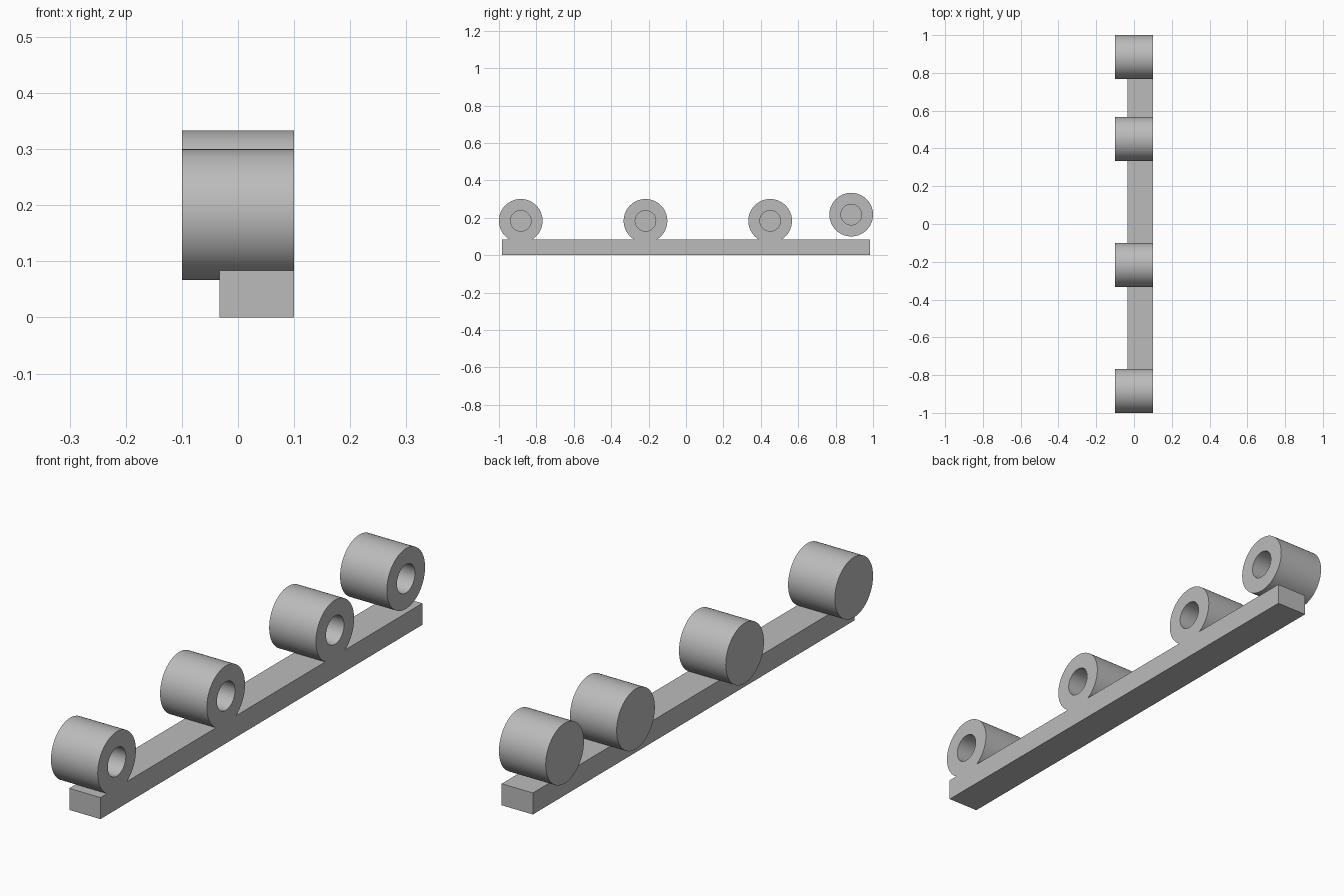
import bpy, bmesh, math
from mathutils import Matrix, Vector

default = bpy.data.objects.get("Cube")
if default:
    bpy.data.objects.remove(default, do_unlink=True)

U = 1 / 30                     # one design unit
X0, X1 = -3 * U, 3 * U         # closed and open ends of the tubes
RADIUS, BORE, DEPTH = 3.5 * U, 1.65 * U, 5 * U
SEGMENTS = 96

grey = bpy.data.materials.new("plain_grey")
grey.use_nodes = True
colour = (0.5, 0.5, 0.5, 1)
grey.diffuse_color = colour
grey.node_tree.nodes["Principled BSDF"].inputs["Base Color"].default_value = colour


def finish(name, bm):
    bmesh.ops.recalc_face_normals(bm, faces=bm.faces)
    mesh = bpy.data.meshes.new(name)
    bm.to_mesh(mesh)
    bm.free()
    mesh.materials.append(grey)
    obj = bpy.data.objects.new(name, mesh)
    bpy.context.collection.objects.link(obj)
    return obj


def smooth(obj):
    bpy.ops.object.select_all(action="DESELECT")
    obj.select_set(True)
    bpy.context.view_layer.objects.active = obj
    bpy.ops.object.shade_smooth_by_angle(angle=math.radians(30))


def blind_tube(name, y, z):
    """Lathe a tube along x, open at +x and closed at -x."""
    bm = bmesh.new()
    profile = [(X0, 0), (X0, RADIUS), (X1, RADIUS), (X1, BORE),
               (X1 - DEPTH, BORE), (X1 - DEPTH, 0)]
    verts = [bm.verts.new((x, 0, r)) for x, r in profile]
    edges = [bm.edges.new(pair) for pair in zip(verts, verts[1:])]
    bmesh.ops.spin(bm, geom=verts + edges, cent=(0, 0, 0), axis=(1, 0, 0),
                   angle=math.tau, steps=SEGMENTS, use_merge=True)
    bmesh.ops.remove_doubles(bm, verts=bm.verts, dist=1e-5)
    bmesh.ops.translate(bm, verts=bm.verts, vec=(0, y, z))
    return finish(name, bm)


# Base bar, flush with the open ends of the tubes
bm = bmesh.new()
size = Vector((4 * U, 59 * U, 2.5 * U))
centre = Vector((X1 - size.x / 2, 0, size.z / 2))
bmesh.ops.create_cube(bm, size=1, matrix=Matrix.Translation(centre) @ Matrix.Diagonal(size).to_4x4())
bar = finish("base_bar", bm)

# Three tubes fused into the bar
tubes = []
for i, y in enumerate((-26.5, -6.5, 13.5)):
    tube = blind_tube(f"fused_tube_{i + 1}", y * U, 5.5 * U)
    mod = bar.modifiers.new("fuse", "BOOLEAN")
    mod.operation, mod.solver, mod.object = "UNION", "EXACT", tube
    tubes.append(tube)

bpy.context.view_layer.update()
evaluated = bar.evaluated_get(bpy.context.evaluated_depsgraph_get())
fused = bpy.data.meshes.new_from_object(evaluated)
bar.modifiers.clear()
bar.data = fused
for tube in tubes:
    bpy.data.objects.remove(tube, do_unlink=True)
smooth(bar)

# Loose raised tube at the back
smooth(blind_tube("raised_tube", 26.5 * U, 6.5 * U))
